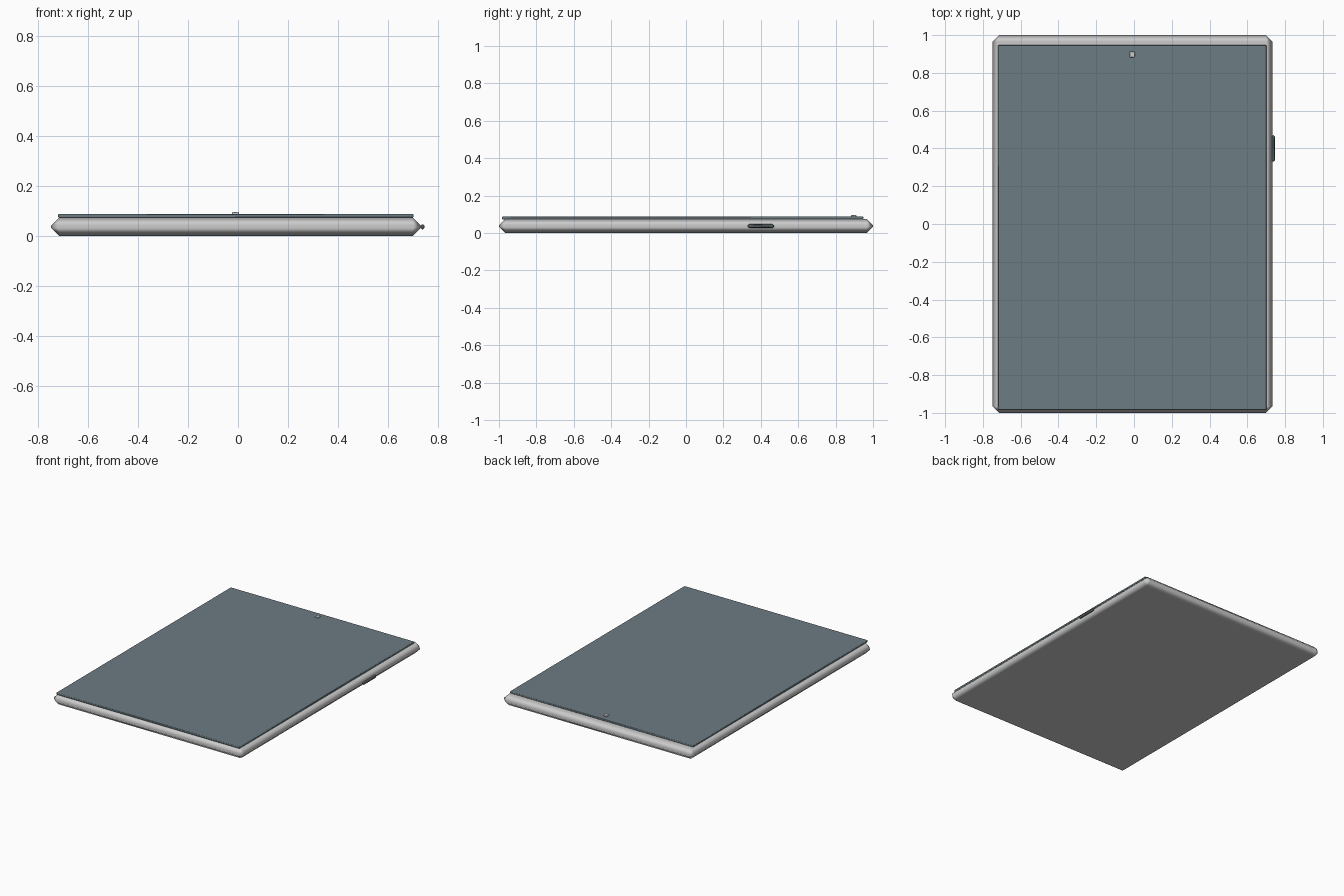
import bpy
import math

if "Cube" in bpy.data.objects:
    bpy.data.objects.remove(bpy.data.objects["Cube"])


def material(name, colour):
    m = bpy.data.materials.new(name)
    m.diffuse_color = (*colour, 1)
    m.use_nodes = True
    m.node_tree.nodes["Principled BSDF"].inputs["Base Color"].default_value = m.diffuse_color
    return m


def bevelled_box(name, low, high, bevel, mat=None):
    """Box between two corners with chamfered, hardened-normal edges."""
    centre = [(a + b) / 2 for a, b in zip(low, high)]
    bpy.ops.mesh.primitive_cube_add(size=1, location=centre)
    obj = bpy.context.object
    obj.name = name
    obj.scale = [b - a for a, b in zip(low, high)]
    bpy.ops.object.transform_apply(location=False, rotation=False, scale=True)
    mod = obj.modifiers.new("Bevel", "BEVEL")
    mod.width = bevel
    mod.segments = 1
    mod.harden_normals = True
    bpy.ops.object.shade_smooth_by_angle(angle=math.radians(60))
    bpy.ops.object.modifier_move_to_index(modifier="Bevel", index=0)
    if mat:
        obj.data.materials.append(mat)
    return obj


glass = material("screen_glass", (0.15, 0.2, 0.225))
dark = material("dark_plastic", (0.08, 0.1, 0.11))

# Main slab with wide chamfers all round
bevelled_box("tablet_body", (-0.748, -1.0, 0), (0.732, 1.0, 0.075), 0.034)

# Screen panel resting on the body, set towards the front edge
bevelled_box("screen", (-0.72, -0.985, 0.073), (0.702, 0.948, 0.088), 0.004, glass)

# Front camera near the back edge
bevelled_box("camera", (-0.024, 0.882, 0.082), (0.004, 0.912, 0.096), 0.004)

# Side button on the right edge
bevelled_box("side_button", (0.728, 0.33, 0.027), (0.746, 0.47, 0.047), 0.007, dark)
